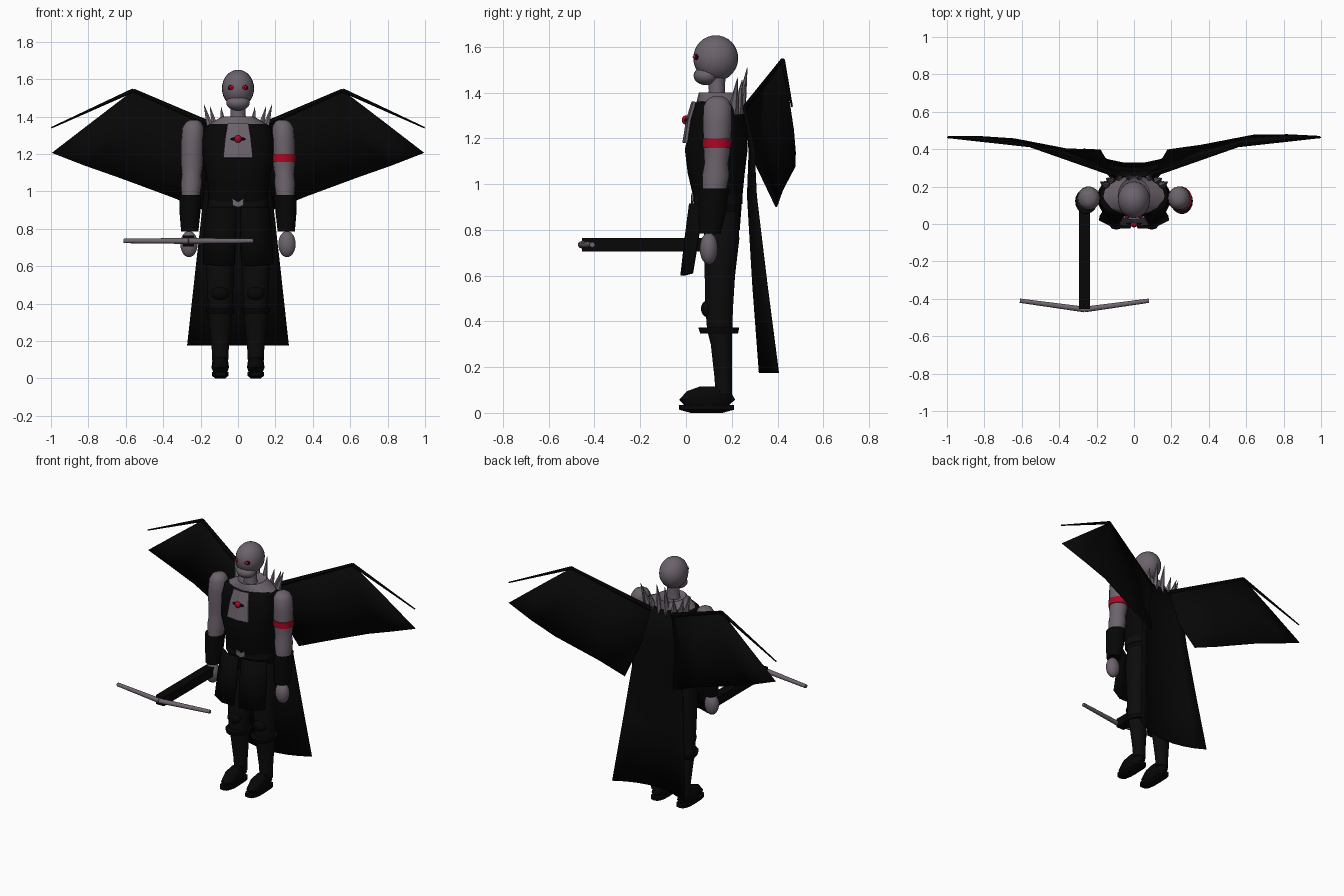
import bpy, bmesh, math
from mathutils import Vector, Matrix


def material(name, r, g, b):
    m = bpy.data.materials.new(name)
    m.diffuse_color = (r, g, b, 1)
    return m


BLACK = material("black_leather", .002, .002, .002)
DARK = material("charcoal_cloth", .0035, .0035, .004)
GREY = material("grey_skin", .15, .125, .15)
METAL = material("grey_metal", .16, .135, .16)
RED = material("red", .42, .002, .018)


def finish(name, bm, mat, smooth=True, thick=0):
    bmesh.ops.recalc_face_normals(bm, faces=bm.faces[:])
    me = bpy.data.meshes.new(name)
    bm.to_mesh(me)
    bm.free()
    me.materials.append(mat)
    if smooth:
        me.shade_smooth()
        me.set_sharp_from_angle(angle=math.radians(40))
    ob = bpy.data.objects.new(name, me)
    bpy.context.collection.objects.link(ob)
    if thick:
        mod = ob.modifiers.new("thickness", 'SOLIDIFY')
        mod.thickness = thick
        mod.offset = 0
    return ob


def loft(name, rings, mat, n=18, k=1):
    """Stack of ellipses, each (x, y, z, rx, ry); k below 1 squares them off."""
    def sq(v):
        return math.copysign(abs(v) ** k, v)
    bm = bmesh.new()
    loops = [[bm.verts.new((x + rx * sq(math.cos(2 * math.pi * i / n)),
                            y + ry * sq(math.sin(2 * math.pi * i / n)), z)) for i in range(n)]
             for x, y, z, rx, ry in rings]
    for a, b in zip(loops, loops[1:]):
        for i in range(n):
            j = (i + 1) % n
            bm.faces.new((a[i], a[j], b[j], b[i]))
    bm.faces.new(loops[0])
    bm.faces.new(loops[-1])
    return finish(name, bm, mat)


def ball(name, c, r, mat, seg=18):
    bm = bmesh.new()
    bmesh.ops.create_uvsphere(bm, u_segments=seg, v_segments=seg * 2 // 3, radius=1,
                              matrix=Matrix.Translation(c) @ Matrix.Diagonal((*r, 1)))
    return finish(name, bm, mat)


def box(name, c, size, mat):
    bm = bmesh.new()
    bmesh.ops.create_cube(bm, size=1, matrix=Matrix.Translation(c) @ Matrix.Diagonal((*size, 1)))
    return finish(name, bm, mat, False)


def rod(name, p, q, r0, r1, mat, n=8):
    p, q = Vector(p), Vector(q)
    rot = (q - p).to_track_quat('Z', 'Y').to_matrix().to_4x4()
    bm = bmesh.new()
    bmesh.ops.create_cone(bm, cap_ends=True, segments=n, radius1=r0, radius2=r1,
                          depth=(q - p).length, matrix=Matrix.Translation((p + q) / 2) @ rot)
    return finish(name, bm, mat)


def sheet(name, rows, mat, thick, smooth=True):
    """Grid of points skinned with quads and thickened."""
    bm = bmesh.new()
    v = [[bm.verts.new(p) for p in row] for row in rows]
    for a, b in zip(v, v[1:]):
        for i in range(len(a) - 1):
            bm.faces.new((a[i], a[i + 1], b[i + 1], b[i]))
    bmesh.ops.remove_doubles(bm, verts=bm.verts[:], dist=.0001)
    return finish(name, bm, mat, smooth, thick)


# Head, jaw, neck
ball("head", (0, .13, 1.55), (.086, .098, .1), GREY, 24)
ball("jaw", (0, .09, 1.474), (.064, .057, .042), GREY)
loft("neck", [(0, .135, 1.36, .05, .042), (0, .135, 1.41, .04, .036), (0, .135, 1.48, .042, .038)], GREY)

# Torso, collar, belt
loft("vest", [(0, .155, .80, .145, .08), (0, .14, .93, .16, .105), (0, .132, 1.05, .163, .125),
              (0, .132, 1.15, .188, .137), (0, .14, 1.27, .196, .123), (0, .147, 1.345, .182, .11),
              (0, .147, 1.36, .15, .10)], BLACK, 24, .85)
loft("collar", [(0, .15, 1.325, .17, .10), (0, .15, 1.355, .163, .105), (0, .152, 1.40, .085, .096),
                (0, .15, 1.385, .06, .07)], GREY, 20)
loft("belt", [(0, .14, .912, .164, .107), (0, .14, .955, .164, .108)], DARK, 24, .85)
sheet("belt_buckle", [[(-.03, .028, .96), (0, .026, .945), (.03, .028, .96)],
                      [(-.03, .028, .925), (0, .026, .915), (.03, .028, .925)]], METAL, .008, False)

# Chest plate with gem
sheet("chest_plate", [[(-.078, .0, 1.18), (0, -.010, 1.18), (.078, .0, 1.18)],
                      [(-.068, .015, 1.28), (0, .006, 1.28), (.068, .015, 1.28)],
                      [(-.055, .038, 1.36), (0, .03, 1.36), (.055, .038, 1.36)]], GREY, .012, False)
ball("chest_gem", (0, -.002, 1.28), (.02, .016, .02), RED)
ball("gem_setting", (0, .004, 1.28), (.042, .013, .01), BLACK)

for s in (-1, 1):
    # Spikes fanned along the back of the collar
    for bx, by, tip in ((.025, .235, (.03, .268, 1.51)), (.075, .235, (.09, .262, 1.45)),
                        (.115, .225, (.15, .245, 1.455)), (.14, .205, (.182, .225, 1.465))):
        rod("collar_spike", (s * bx, by, 1.31), (s * tip[0], *tip[1:]), .026, .001, METAL, 6)

    # Eyes
    ball("eye_socket", (s * .035, .049, 1.555), (.02, .011, .014), BLACK, 12)
    ball("eye", (s * .035, .042, 1.555), (.013, .011, .011), RED, 12)
    ball("pupil", (s * .035, .034, 1.555), (.004, .005, .004), BLACK, 8)

    # Arm, cuff, hand
    loft("arm", [(s * .236, .138, 1.382, .02, .025), (s * .238, .138, 1.37, .042, .046),
                 (s * .240, .138, 1.34, .058, .062), (s * .243, .137, 1.27, .061, .064),
                 (s * .246, .135, 1.14, .058, .058), (s * .248, .132, 1.09, .052, .052),
                 (s * .250, .130, 1.04, .056, .06), (s * .254, .122, .95, .046, .05)], GREY)
    loft("cuff", [(s * .258, .105, .785, .046, .048), (s * .257, .115, .88, .055, .062),
                  (s * .255, .122, .98, .06, .067), (s * .255, .122, .97, .045, .05)], BLACK)
    ball("hand", (s * .262, .1, .718), (.047, .04, .07), GREY)

    # Leg
    x = s * .095
    loft("leg", [(x, .165, .08, .042, .038), (x, .163, .15, .045, .039), (x, .155, .30, .06, .048),
                 (x, .147, .36, .065, .056), (x, .145, .46, .068, .062), (x, .148, .6, .076, .068),
                 (x, .155, .76, .086, .08), (x, .155, .88, .07, .075)], DARK, 14)
    ball("knee_pad", (x, .095, .455), (.048, .03, .037), BLACK, 12)
    loft("boot_cuff", [(x, .145, .348, .072, .085), (x, .143, .374, .078, .092)], BLACK, 14)

    # Boot foot, flat sole
    loft("foot", [(x, .09, .03, .036, .095), (x, .092, .058, .047, .122), (x, .1, .095, .042, .095),
                  (x, .12, .115, .03, .06)], BLACK, 12)
    loft("sole", [(x, .09, 0, .028, .07), (x, .09, .014, .043, .12), (x, .09, .034, .043, .12)], BLACK, 16, .6)

    # Front skirt panel
    sheet("skirt_panel", [[(s * .015, .022, .915), (s * .09, .02, .915), (s * .165, .07, .915)],
                          [(s * .012, .002, .76), (s * .1, .0, .76), (s * .18, .05, .76)],
                          [(s * .02, -.018, .6), (s * .1, -.018, .6), (s * .185, .025, .61)]], BLACK, .014)

    # Wing membrane and ribs, the left one held slightly further forward
    d = .02 if s < 0 else 0
    a, b, c = (s * .08, .26, 1.33), (s * .56, .422, 1.54), (s * .995, .467, 1.206)
    m1, m2 = (s * .60, .455 - d, 1.31), (s * .8, .468 - d / 2, 1.235)
    sheet("wing", [[a, (s * .32, .345, 1.43), b, (s * .79, .447, 1.364), c],
                   [(s * .12, .29, 1.12), (s * .36, .382, 1.2), m1, m2, c],
                   [(s * .18, .395, .9), (s * .36, .42 - d, .972), (s * .64, .474 - d, 1.075),
                    (s * .82, .476 - d / 2, 1.138), c]], BLACK, .008)
    rod("wing_arm", a, b, .016, .01, BLACK)
    rod("wing_claw", b, (s * .998, .463, 1.34), .011, .004, BLACK)

# Red armband on one arm only
loft("armband", [(.245, .136, 1.158, .064, .064), (.245, .136, 1.2, .065, .066)], RED)

# Cape: centre hangs closer to the body than the edges
rows = []
for z, hw, yc, ye in ((1.34, .13, .25, .255), (1.15, .16, .278, .295), (.95, .185, .27, .305),
                      (.56, .228, .292, .352), (.175, .27, .32, .402)):
    rows.append([(hw * t, yc + (ye - yc) * t * t, z) for t in (-1, -.75, -.5, -.2, .2, .5, .75, 1)])
sheet("cape", rows, BLACK, .01)

# Crossbow: stock, head block, two limbs
box("crossbow_stock", (-.265, -.175, .735), (.06, .56, .06), BLACK)
box("crossbow_head", (-.265, -.445, .735), (.058, .02, .045), DARK)
for s in (-1, 1):
    rod("crossbow_limb", (-.265, -.457, .735), (-.265 + s * .345, -.41, .735), .016, .012, METAL, 10)
